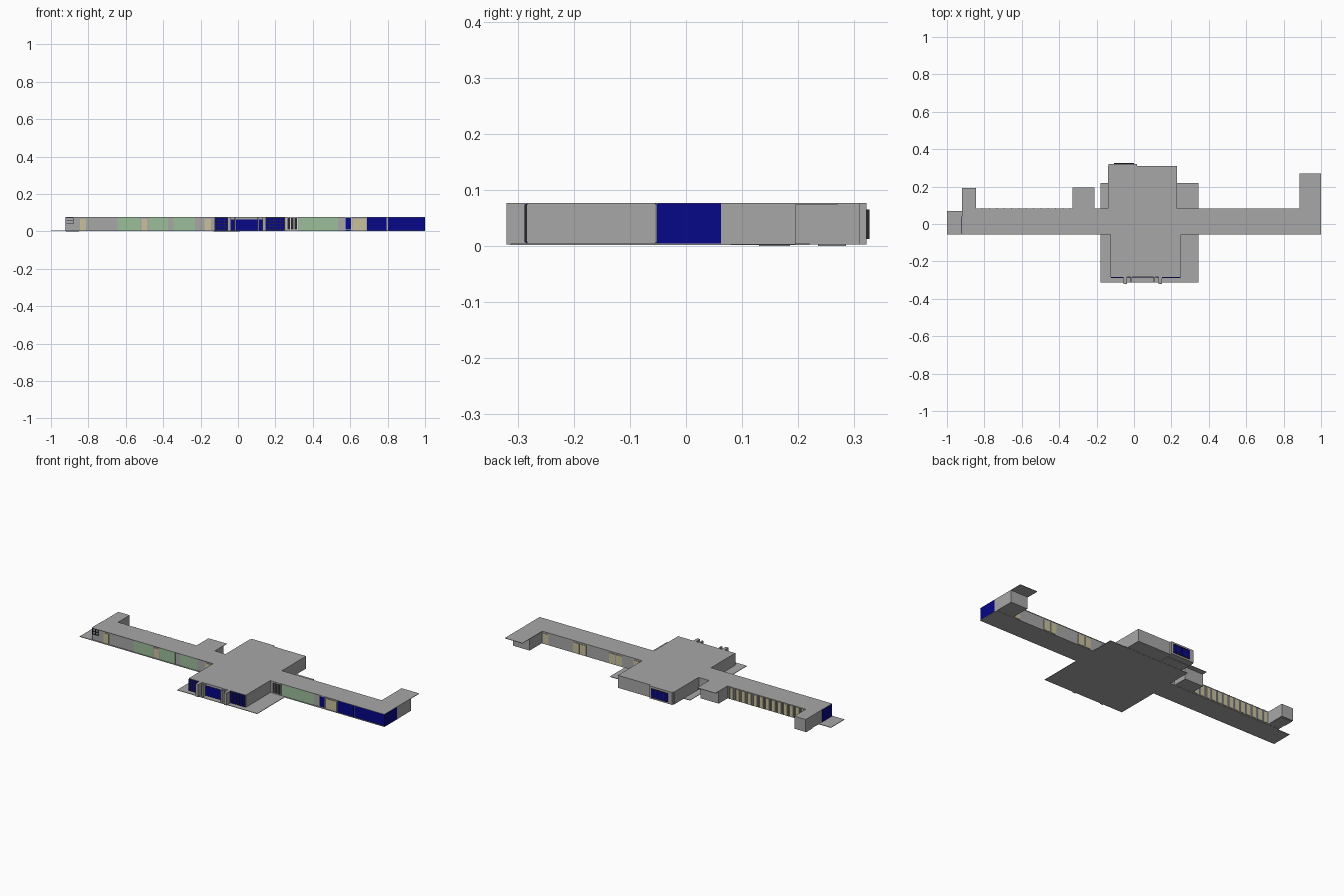
import bpy
import bmesh

cube = bpy.data.objects.get("Cube")
if cube:
    bpy.data.objects.remove(cube, do_unlink=True)


def material(name, rgb):
    m = bpy.data.materials.new(name)
    m.use_nodes = True
    m.diffuse_color = (*rgb, 1)
    m.node_tree.nodes["Principled BSDF"].inputs["Base Color"].default_value = (*rgb, 1)
    return m


GREY = material("concrete_grey", (0.39, 0.39, 0.39))
BLUE = material("navy_glass", (0.002, 0.002, 0.25))
GREEN = material("pale_green", (0.33, 0.52, 0.32))
CREAM = material("cream", (0.58, 0.53, 0.33))
WHITE = material("frame_white", (0.68, 0.68, 0.68))
DARK = material("charcoal", (0.02, 0.02, 0.025))

FLOOR, TOP = 0.003, 0.077
FRONT, BACK = -0.05, 0.08


def boxes(name, mat, specs):
    """One object from boxes given as (x0, x1, y0, y1, z0, z1)."""
    bm = bmesh.new()
    for x0, x1, y0, y1, z0, z1 in specs:
        vs = bmesh.ops.create_cube(bm, size=1)["verts"]
        for v in vs:
            v.co.x = x1 if v.co.x > 0 else x0
            v.co.y = y1 if v.co.y > 0 else y0
            v.co.z = z1 if v.co.z > 0 else z0
    mesh = bpy.data.meshes.new(name)
    bm.to_mesh(mesh)
    bm.free()
    mesh.materials.append(mat)
    obj = bpy.data.objects.new(name, mesh)
    bpy.context.collection.objects.link(obj)
    return obj


def panels(name, mat, spans, y, side=-1, z0=0.006, z1=0.075, t=0.003):
    """Thin wall panels facing front (side -1) or back (side 1)."""
    ya, yb = sorted((y - side * 0.001, y + side * t))
    return boxes(name, mat, [(a, b, ya, yb, z0, z1) for a, b in spans])


def grid(name, mat, x0, x1, y, z0, z1, cols, rows, side=-1, w=0.002):
    """Window bars over a rectangle."""
    ya, yb = sorted((y, y + side * 0.005))
    bars = []
    for i in range(cols + 1):
        x = x0 + (x1 - x0) * i / cols
        bars.append((x - w / 2, x + w / 2, ya, yb, z0, z1))
    for j in range(rows + 1):
        z = z0 + (z1 - z0) * j / rows
        bars.append((x0, x1, ya, yb, z - w / 2, z + w / 2))
    return boxes(name, mat, bars)


def solid(x0, x1, y0, y1):
    return (x0, x1, y0, y1, FLOOR, TOP)


# Main masses
boxes("wings", GREY, [solid(-0.92, 1.0, FRONT, BACK)])
boxes("hall", GREY, [solid(-0.14, 0.23, 0, 0.31), solid(-0.125, 0.25, -0.283, 0)])
boxes("end_blocks", GREY, [
    solid(-0.92, -0.845, 0, 0.192),
    solid(-0.33, -0.21, 0, 0.165),
    solid(0.89, 1.0, 0, 0.195),
])
boxes("back_bay", GREY, [solid(-0.135, 0.015, 0.3, 0.322)])
boxes("entrance_piers", GREY, [
    solid(-0.055, -0.037, -0.32, -0.28),
    solid(-0.02, -0.012, -0.312, -0.28),
    solid(0.105, 0.113, -0.312, -0.28),
    solid(0.132, 0.15, -0.32, -0.28),
])

# Overhanging roof edges
boxes("canopies", GREY, [
    (0.885, 1.0, 0.07, 0.27, 0.0745, TOP),
    (-0.33, -0.21, 0.07, 0.195, 0.0745, TOP),
    (-0.92, 1.0, -0.056, BACK + 0.003, 0.0755, TOP),
])

# Paving
boxes("paving", GREY, [
    (-0.18, 0.345, -0.313, 0.22, 0.002, 0.005),
    (-1.0, -0.9, -0.056, 0.07, 0.002, 0.005),
    (-0.92, 1.0, -0.056, BACK, 0.002, 0.005),
])
boxes("thresholds", GREY, [
    (-0.92, -0.85, 0.13, 0.185, 0, FLOOR),
    (-0.13, 0.01, 0.235, 0.285, 0, FLOOR),
])

# Left wing, front
panels("green_panels_left", GREEN, [(-0.645, -0.525), (-0.475, -0.375), (-0.345, -0.23)], FRONT)
panels("cream_doors_left", CREAM, [(-0.845, -0.812), (-0.515, -0.483), (-0.178, -0.145)], FRONT, z1=0.066)
grid("corner_window_bars", DARK, -0.917, -0.88, FRONT, 0.04, 0.073, 2, 2)

# Right wing, front
panels("green_panel_right", GREEN, [(0.325, 0.535)], FRONT)
panels("blue_glass_right", BLUE, [(0.575, 0.605), (0.69, 0.795), (0.803, 1.0)], FRONT)
panels("cream_panel_right", CREAM, [(0.612, 0.685)], FRONT, z1=0.066)
panels("side_door_glass", DARK, [(0.262, 0.318)], FRONT)
grid("side_door_frame", WHITE, 0.262, 0.318, FRONT, 0.008, 0.073, 3, 1, w=0.004)
grid("wing_door_frame", WHITE, 0.573, 0.607, FRONT, 0.008, 0.073, 1, 1, w=0.003)

# Glazed ends of the wings
boxes("end_glass", BLUE, [
    (0.996, 1.001, -0.05, 0.062, 0.005, 0.076),
    (-0.923, -0.918, -0.05, 0.04, 0.005, 0.076),
])

# Hall front and back windows
hall_y = -0.283
panels("hall_glass", BLUE, [(-0.122, -0.055), (0.15, 0.247)], hall_y)
panels("entrance_glass", BLUE, [(-0.037, -0.02), (-0.012, 0.105), (0.113, 0.132)], hall_y, z1=0.064)
for label, x0, x1, cols in (("left", -0.122, -0.055, 4), ("right", 0.15, 0.247, 5)):
    grid("hall_bars_" + label, DARK, x0, x1, hall_y, 0.008, 0.073, cols, 4)
panels("back_window", BLUE, [(-0.105, 0.0)], 0.322, 1, 0.014, 0.064)
grid("back_window_bars", DARK, -0.105, 0.0, 0.322, 0.014, 0.064, 4, 1, 1)

# Classroom bays along the back of the left wing
count = 13
pitch = (0.845 - 0.335) / count
starts = [-0.845 + pitch * i for i in range(count)]
panels("back_bays_left", CREAM, [(s + 0.006, s + 0.028) for s in starts], BACK, 1, z1=0.072, t=0.004)
panels("back_fins_left", GREY, [(s + 0.030, s + 0.036) for s in starts], BACK, 1, z1=TOP, t=0.006)

# Doors along the back of the right wing
doors = [(0.845, 0.88)]
for centre in (0.64, 0.405):
    doors += [(centre - 0.042, centre - 0.004), (centre + 0.004, centre + 0.042)]
doors.append((0.25, 0.285))
panels("back_doors_right", CREAM, doors, BACK, 1, z1=0.066)
